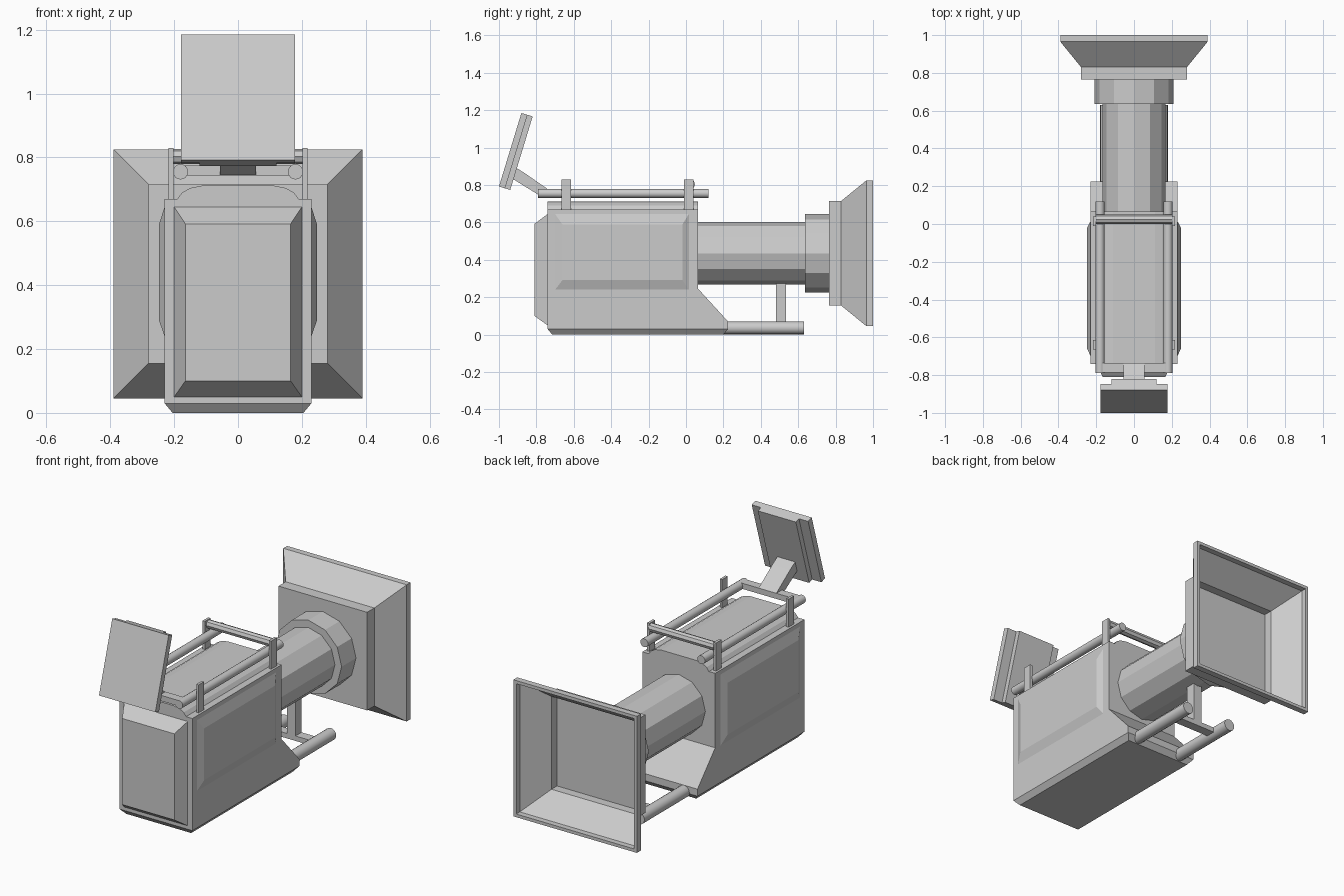
import bpy, bmesh
from math import radians
from mathutils import Matrix, Vector

cube = bpy.data.objects.get("Cube")
if cube:
    bpy.data.objects.remove(cube)

GREY = (0.6, 0.6, 0.6, 1)
grey = bpy.data.materials.new("plain_grey")
grey.use_nodes = True
grey.diffuse_color = GREY
grey.node_tree.nodes["Principled BSDF"].inputs["Base Color"].default_value = GREY


def finish(name, bm, smooth=False):
    bmesh.ops.recalc_face_normals(bm, faces=bm.faces)
    mesh = bpy.data.meshes.new(name)
    bm.to_mesh(mesh)
    bm.free()
    mesh.materials.append(grey)
    obj = bpy.data.objects.new(name, mesh)
    bpy.context.collection.objects.link(obj)
    if smooth:
        bpy.ops.object.select_all(action='DESELECT')
        obj.select_set(True)
        bpy.context.view_layer.objects.active = obj
        bpy.ops.object.shade_smooth_by_angle(angle=radians(35))
    return obj


def loft(name, rings):
    """Skin matching rings of points and cap both ends."""
    bm = bmesh.new()
    loops = [[bm.verts.new(p) for p in ring] for ring in rings]
    n = len(loops[0])
    for a, b in zip(loops, loops[1:]):
        for i in range(n):
            j = (i + 1) % n
            bm.faces.new((a[i], a[j], b[j], b[i]))
    bm.faces.new(loops[0])
    bm.faces.new(loops[-1])
    return finish(name, bm)


def rect(axis, at, u0, u1, v0, v1):
    """Rectangle across an axis; u and v are the other two axes in order."""
    ring = []
    for u, v in ((u0, v0), (u1, v0), (u1, v1), (u0, v1)):
        p = [u, v]
        p.insert("xyz".index(axis), at)
        ring.append(p)
    return ring


def box(name, x0, x1, y0, y1, z0, z1):
    return loft(name, [rect('z', z, x0, x1, y0, y1) for z in (z0, z1)])


def side_prism(name, half, profile):
    return loft(name, [[(x, y, z) for y, z in profile] for x in (-half, half)])


def tube(name, start, end, radius, sides, smooth=False):
    a, b = Vector(start), Vector(end)
    bm = bmesh.new()
    turn = (b - a).to_track_quat('Z', 'Y').to_matrix().to_4x4()
    bmesh.ops.create_cone(bm, cap_ends=True, segments=sides, radius1=radius,
                          radius2=radius, depth=(b - a).length,
                          matrix=Matrix.Translation((a + b) / 2) @ turn)
    return finish(name, bm, smooth)


# Body with sloped rear foot and chamfered base
side_prism("body", 0.23, [(-0.74, 0.03), (0.225, 0.03), (0.225, 0.07),
                          (0.065, 0.245), (0.065, 0.67), (-0.74, 0.67)])
loft("body_base", [rect('z', 0, -0.205, 0.205, -0.715, 0.2),
                   rect('z', 0.03, -0.23, 0.23, -0.74, 0.225)])
loft("front_panel", [rect('y', -0.74, -0.2, 0.2, 0.05, 0.645),
                     rect('y', -0.81, -0.165, 0.165, 0.1, 0.592)])
for side, s in (("left", 1), ("right", -1)):
    loft(side + "_side_panel",
         [rect('x', s * 0.23, -0.7, 0.015, 0.24, 0.645),
          rect('x', s * 0.248, -0.66, -0.02, 0.292, 0.588)])

# Raised top pad with rounded shoulders
half_pad = [(0.19, 0.67), (0.175, 0.69), (0.15, 0.704), (0.11, 0.712)]
pad = half_pad + [(-x, z) for x, z in reversed(half_pad)]
loft("top_pad", [[(x, y, z) for x, z in pad] for y in (-0.74, 0.065)])

# Lens barrel, ring and hollow square hood
LENS_Z = 0.435
tube("lens_barrel", (0, 0.05, LENS_Z), (0, 0.65, LENS_Z), 0.168, 12)
tube("lens_ring", (0, 0.635, LENS_Z), (0, 0.775, LENS_Z), 0.21, 12)
hood = [(0.765, 0.28), (0.83, 0.28), (0.965, 0.39), (1.0, 0.39),
        (1.0, 0.372), (0.968, 0.372), (0.835, 0.265), (0.785, 0.265)]
loft("lens_hood", [rect('y', y, -h, h, LENS_Z - h, LENS_Z + h) for y, h in hood])

# Lower support rods, brace and post
for side, s in (("left", 1), ("right", -1)):
    tube(side + "_support_rod", (s * 0.145, 0.15, 0.036),
         (s * 0.145, 0.63, 0.036), 0.034, 16, True)
box("support_brace", -0.145, 0.145, 0.48, 0.535, 0.022, 0.05)
box("support_post", -0.027, 0.027, 0.48, 0.535, 0.03, 0.29)

# Top handle rails, posts and cross bars
for side, s in (("left", 1), ("right", -1)):
    tube(side + "_handle_rail", (s * 0.18, -0.79, 0.755),
         (s * 0.18, 0.12, 0.755), 0.024, 16, True)
    xs = sorted((s * 0.202, s * 0.217))
    for end, y in (("front", -0.64), ("rear", 0.015)):
        box(f"{side}_{end}_handle_post", *xs, y - 0.025, y + 0.025, 0.665, 0.83)
tube("rear_handle_bar", (-0.205, 0.025, 0.803), (0.205, 0.025, 0.803), 0.024, 8)
box("front_handle_bar", -0.17, 0.17, -0.785, -0.735, 0.743, 0.775)

# Tilted monitor on its arm
side_prism("monitor_arm", 0.056, [(-0.735, 0.775), (-0.785, 0.745),
                                  (-0.93, 0.835), (-0.905, 0.89), (-0.86, 0.862)])
low, up = Vector((-1.0, 0.792)), Vector((0.12, 0.393))
out = Vector((up.y, -up.x)).normalized()


def slab(name, half, near, far):
    a, b = low + out * near, low + out * far
    side_prism(name, half, [a, b, b + up, a + up])


slab("monitor_screen", 0.178, 0, 0.034)
slab("monitor_back", 0.12, 0.034, 0.063)
